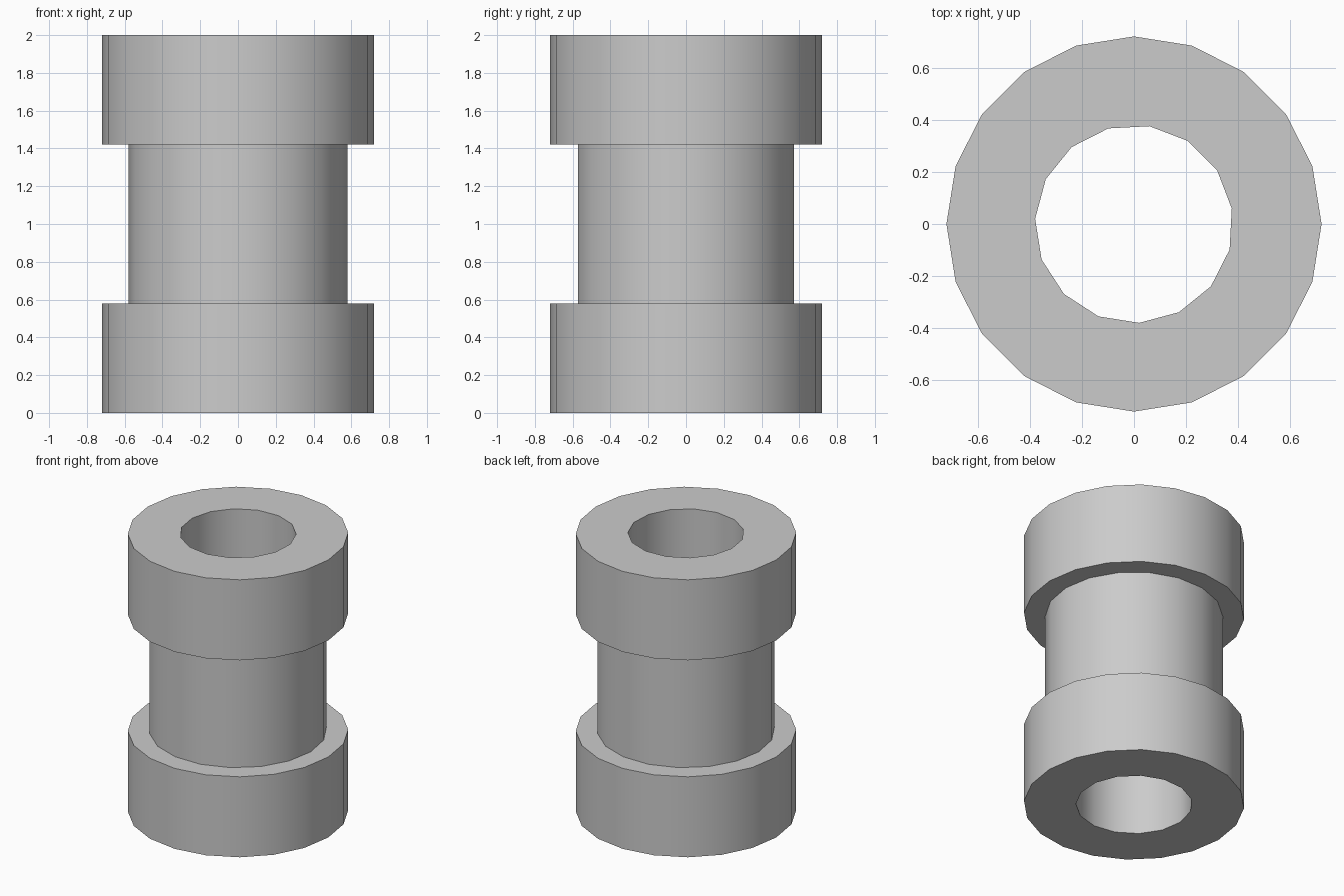
import bpy, bmesh, math

default = bpy.data.objects.get("Cube")
if default:
    bpy.data.objects.remove(default, do_unlink=True)

grey = bpy.data.materials.new("plain_grey")
grey.use_nodes = True
colour = (0.6, 0.6, 0.6, 1)
grey.diffuse_color = colour
grey.node_tree.nodes["Principled BSDF"].inputs["Base Color"].default_value = colour

HEIGHT, LOWER, UPPER = 2.0, 0.58, 1.42
bm = bmesh.new()


def ring(radius, sides, z, start):
    """Closed loop of edges at one height."""
    verts = []
    for i in range(sides):
        a = math.radians(start) + math.tau * i / sides
        verts.append(bm.verts.new((radius * math.cos(a), radius * math.sin(a), z)))
    edges = [bm.edges.new((verts[i - 1], verts[i])) for i in range(sides)]
    return verts, edges


def tube(radius, sides, z0, z1, start=0):
    """Wall between two rings; returns the bottom and top edge loops."""
    low, low_edges = ring(radius, sides, z0, start)
    high, high_edges = ring(radius, sides, z1, start)
    for i in range(sides):
        bm.faces.new((low[i - 1], low[i], high[i], high[i - 1]))
    return low_edges, high_edges


def annulus(outer, inner):
    """Flat face between two loops."""
    bmesh.ops.triangle_fill(bm, edges=outer + inner, use_beauty=True)


# Lower flange, waist, upper flange and through bore
foot = tube(0.72, 20, 0, LOWER)
waist = tube(0.58, 18, LOWER, UPPER)
head = tube(0.72, 20, UPPER, HEIGHT)
bore = tube(0.38, 15, 0, HEIGHT, start=9)

# End faces and shoulders
annulus(foot[0], bore[0])
annulus(foot[1], waist[0])
annulus(head[0], waist[1])
annulus(head[1], bore[1])
bmesh.ops.recalc_face_normals(bm, faces=bm.faces[:])

mesh = bpy.data.meshes.new("flanged_bushing")
bm.to_mesh(mesh)
bm.free()
mesh.materials.append(grey)
bushing = bpy.data.objects.new("flanged_bushing", mesh)
bpy.context.collection.objects.link(bushing)

# Smooth walls with sharp rims
bpy.ops.object.select_all(action="DESELECT")
bushing.select_set(True)
bpy.context.view_layer.objects.active = bushing
bpy.ops.object.shade_smooth_by_angle(angle=math.radians(40))
